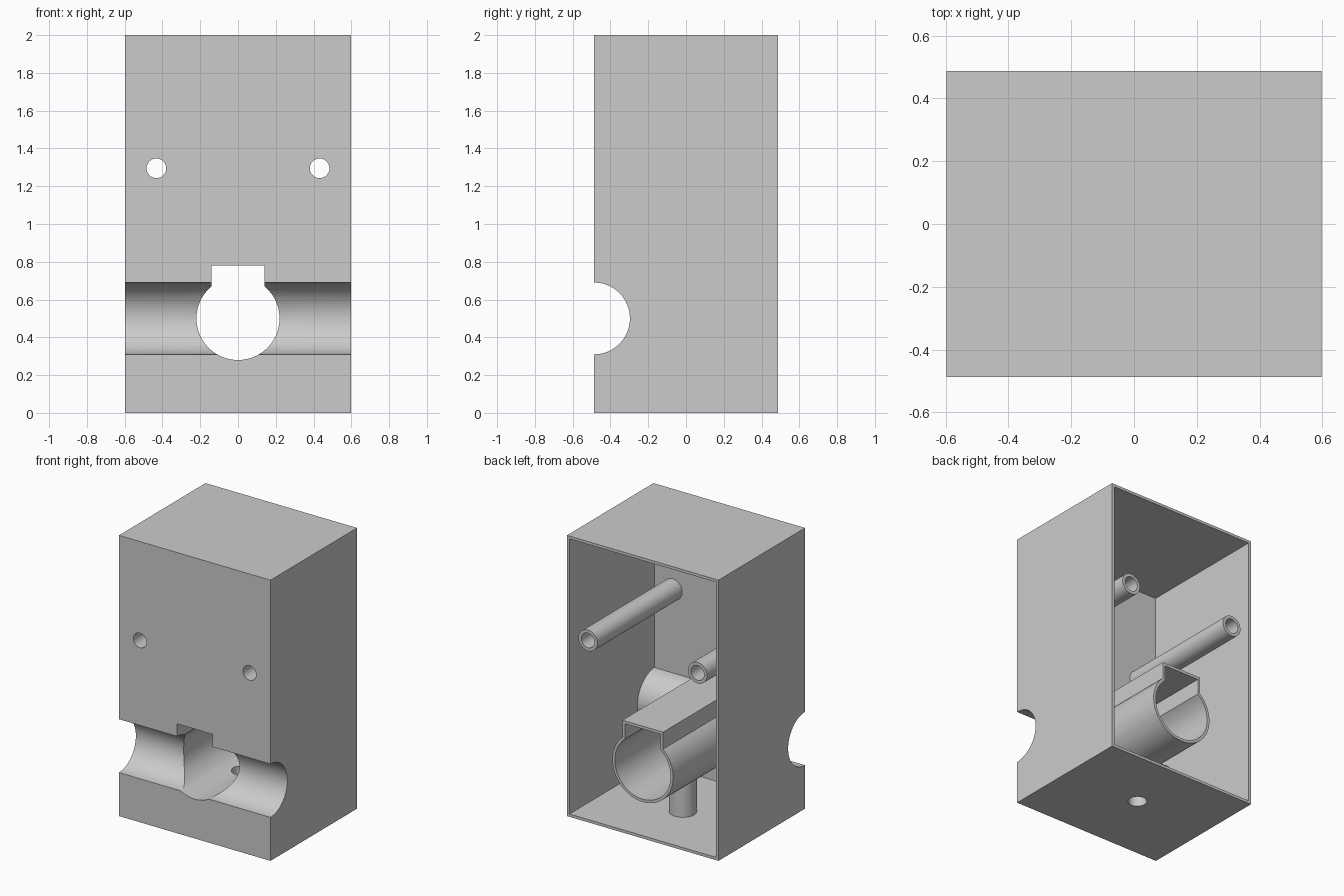
import bpy
import math
from mathutils import Vector

cube = bpy.data.objects.get("Cube")
if cube:
    bpy.data.objects.remove(cube, do_unlink=True)

# Main sizes
W, D, H = 0.597, 0.487, 2.0      # half width, half depth, height
WALL = 0.02
BORE_Z, BORE_R = 0.5, 0.22
KEY_W, KEY_TOP = 0.14, 0.78
GROOVE_R = 0.19
POST_X, POST_Z, POST_R, POST_HOLE = 0.432, 1.295, 0.075, 0.052
STEM_Y, STEM_R, STEM_HOLE = 0.035, 0.09, 0.062

grey = bpy.data.materials.new("plain grey")
grey.use_nodes = True
grey.diffuse_color = (0.6, 0.6, 0.6, 1)
grey.node_tree.nodes["Principled BSDF"].inputs["Base Color"].default_value = (0.6, 0.6, 0.6, 1)


def arc(cu, cv, r, start=0.0, sweep=360.0, n=64):
    """Points on an arc; a full circle does not repeat its first point."""
    steps = n if sweep >= 360 else n + 1
    return [(cu + r * math.cos(math.radians(start + sweep * i / n)),
             cv + r * math.sin(math.radians(start + sweep * i / n))) for i in range(steps)]


def prism(name, profile, axis, lo, hi):
    """Extrude a profile along x (y, z), y (x, z) or z (x, y)."""
    place = {"x": lambda u, v, t: (t, u, v),
             "y": lambda u, v, t: (u, t, v),
             "z": lambda u, v, t: (u, v, t)}[axis]
    n = len(profile)
    verts = [Vector(place(u, v, t)) for t in (lo, hi) for u, v in profile]
    faces = [list(range(n))[::-1], list(range(n, 2 * n))]
    faces += [[i, (i + 1) % n, n + (i + 1) % n, n + i] for i in range(n)]
    if axis == "y":
        faces = [f[::-1] for f in faces]
    mesh = bpy.data.meshes.new(name)
    mesh.from_pydata(verts, [], faces)
    mesh.materials.append(grey)
    obj = bpy.data.objects.new(name, mesh)
    bpy.context.collection.objects.link(obj)
    return obj


def rectangle(u, v0, v1):
    return [(-u, v0), (u, v0), (u, v1), (-u, v1)]


def keyhole(grow):
    """Round bore with a square key slot on top."""
    r, w = BORE_R + grow, KEY_W + grow
    a = math.degrees(math.acos(w / r))
    ring = arc(0, BORE_Z, r, 180 - a, 180 + 2 * a)
    return ring + [(w, KEY_TOP + grow), (-w, KEY_TOP + grow)]


def combine(target, tool, operation):
    mod = target.modifiers.new(tool.name, "BOOLEAN")
    mod.operation, mod.solver, mod.object = operation, "EXACT", tool
    bpy.context.view_layer.objects.active = target
    bpy.ops.object.modifier_apply(modifier=mod.name)
    bpy.data.objects.remove(tool, do_unlink=True)


# Box with an open back
housing = prism("housing", rectangle(W, 0, H), "y", -D, D)
combine(housing, prism("cavity", rectangle(W - WALL, WALL, H - WALL), "y", -D + WALL, D + 0.1), "DIFFERENCE")

# Solid inner parts
inner = WALL / 2
parts = [
    prism("groove_shell", arc(-D + inner, BORE_Z, GROOVE_R + inner, -90, 180), "x", -W + inner, W - inner),
    prism("keyed_tube", keyhole(WALL), "y", -D + inner, D),
    prism("floor_stem", arc(0, STEM_Y, STEM_R), "z", inner, BORE_Z - 0.1),
]
for side in (-1, 1):
    parts.append(prism("screw_post", arc(side * POST_X, POST_Z, POST_R, n=40), "y", -D + inner, D))
for part in parts:
    combine(housing, part, "UNION")

# Groove, bore and screw holes
cuts = [
    prism("groove", arc(-D, BORE_Z, GROOVE_R), "x", -W - 0.1, W + 0.1),
    prism("keyed_bore", keyhole(0), "y", -D - 0.3, D + 0.1),
    prism("stem_hole", arc(0, STEM_Y, STEM_HOLE, n=40), "z", -0.1, BORE_Z),
]
for side in (-1, 1):
    cuts.append(prism("post_hole", arc(side * POST_X, POST_Z, POST_HOLE, n=40), "y", -D - 0.1, D + 0.1))
for cut in cuts:
    combine(housing, cut, "DIFFERENCE")

# Smooth round surfaces, sharp edges
bpy.ops.object.select_all(action="DESELECT")
housing.select_set(True)
bpy.context.view_layer.objects.active = housing
bpy.ops.object.shade_smooth_by_angle(angle=math.radians(30))
